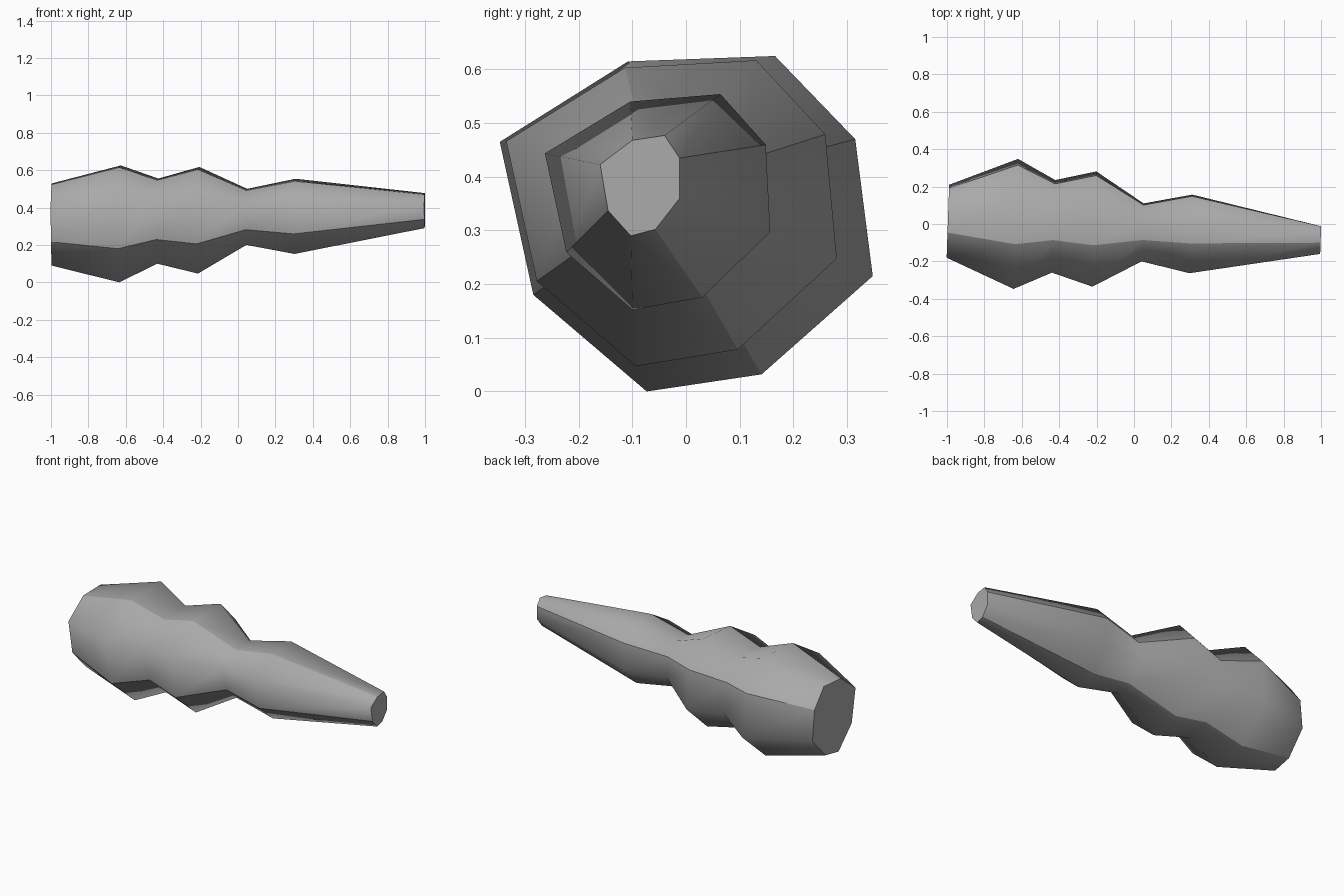
import bpy, bmesh

cube = bpy.data.objects.get("Cube")
if cube:
    bpy.data.objects.remove(cube, do_unlink=True)

grey = bpy.data.materials.new("plain grey")
grey.use_nodes = True
colour = (0.4, 0.4, 0.4, 1)
grey.diffuse_color = colour
grey.node_tree.nodes["Principled BSDF"].inputs["Base Color"].default_value = colour

# Octagonal section in unit (y, z) space, at the thick end and at the tip
thick = [(0, .744), (.344, .984), (.738, 1), (.953, .752),
         (1, .344), (.702, .051), (.394, 0), (.09, .288)]
tip = [(0, .711), (.405, .952), (.81, 1), (1, .775),
       (1, .374), (.696, .064), (.385, 0), (.1, .25)]

# Stations along the length: x, y range, z range
stations = [
    (-.995, -.18, .21, .09, .53),
    (-.632, -.347, .348, 0, .625),
    (-.43, -.26, .235, .1, .555),
    (-.212, -.335, .281, .047, .617),
    (.046, -.2, .11, .2, .5),
    (.304, -.263, .157, .152, .554),
    (.998, -.16, -.012, .29, .477),
]
LEAN = 0.035  # sections are turned slightly about z


def section(bm, x, y0, y1, z0, z1):
    t = max(0, min(1, (x + .63) / 1.63))
    ring = []
    for (ua, va), (ub, vb) in zip(thick, tip):
        u, v = ua + (ub - ua) * t, va + (vb - va) * t
        y = y0 + (y1 - y0) * u
        lean = LEAN * (y - (y0 + y1) / 2)
        ring.append(bm.verts.new((x + lean, y, z0 + (z1 - z0) * v)))
    return ring


# Loft the sections into one closed body
bm = bmesh.new()
rings = [section(bm, *s) for s in stations]
for a, b in zip(rings, rings[1:]):
    for i in range(8):
        j = (i + 1) % 8
        bm.faces.new((a[i], a[j], b[j], b[i]))
caps = [bm.faces.new(rings[0]), bm.faces.new(rings[-1])]
bmesh.ops.recalc_face_normals(bm, faces=bm.faces)

# Smooth panels separated by every second lengthwise edge, with crisp ends
for face in bm.faces:
    face.smooth = True
for a, b in zip(rings, rings[1:]):
    for i in range(1, 8, 2):
        bm.edges.get((a[i], b[i])).smooth = False
for cap in caps:
    for edge in cap.edges:
        edge.smooth = False

mesh = bpy.data.meshes.new("tapered_body")
bm.to_mesh(mesh)
bm.free()
mesh.materials.append(grey)
body = bpy.data.objects.new("tapered_body", mesh)
bpy.context.collection.objects.link(body)
